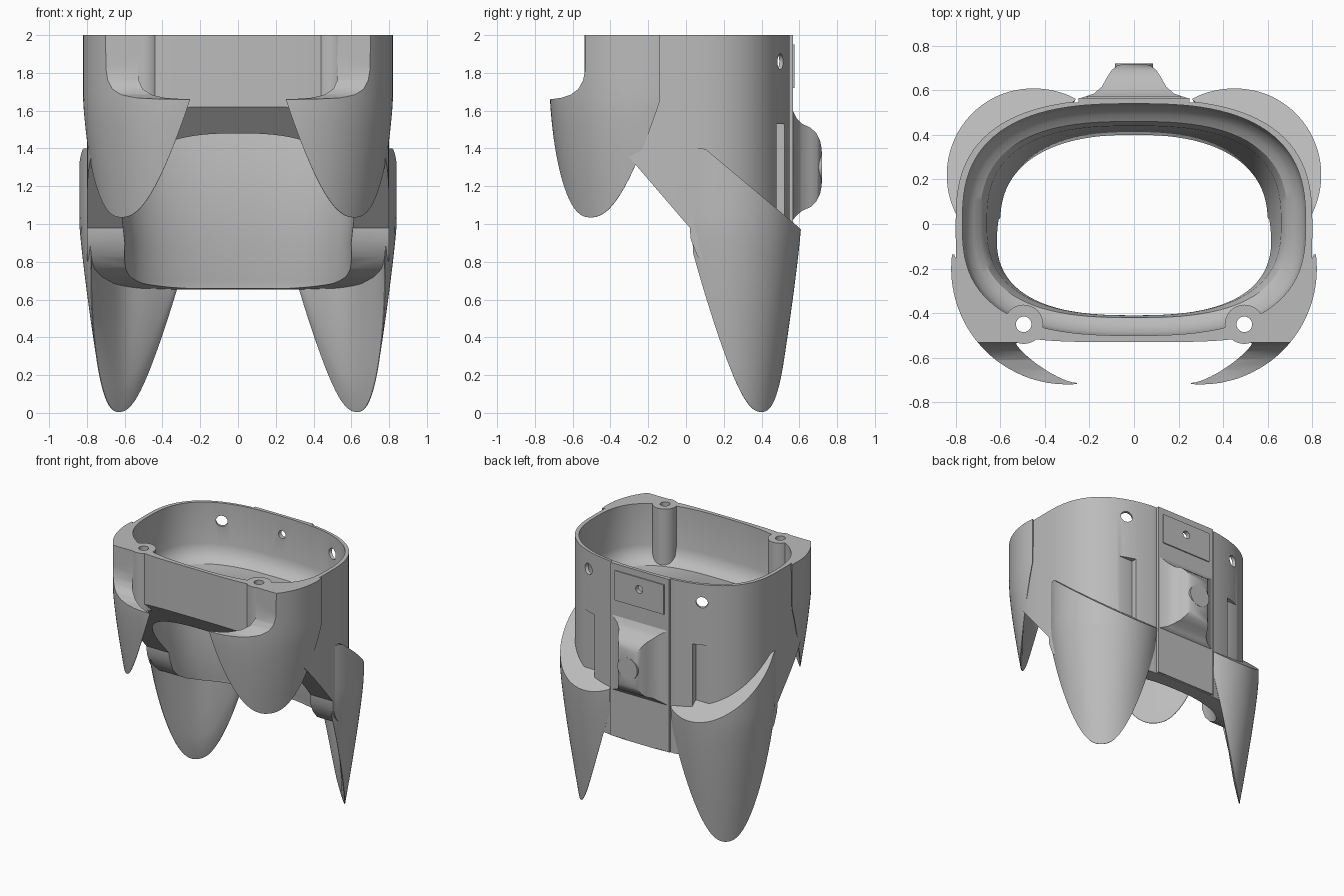
import bpy, bmesh, math
from mathutils import Matrix, Vector

if "Cube" in bpy.data.objects:
    bpy.data.objects.remove(bpy.data.objects["Cube"])

grey = bpy.data.materials.new("plain_grey")
grey.use_nodes = True
COLOUR = (0.5, 0.5, 0.5, 1)
grey.diffuse_color = COLOUR
grey.node_tree.nodes["Principled BSDF"].inputs["Base Color"].default_value = COLOUR


def finish(name, bm):
    bmesh.ops.recalc_face_normals(bm, faces=bm.faces)
    mesh = bpy.data.meshes.new(name)
    bm.to_mesh(mesh)
    bm.free()
    mesh.materials.append(grey)
    ob = bpy.data.objects.new(name, mesh)
    bpy.context.collection.objects.link(ob)
    return ob


def loft(name, rings):
    """Skin a stack of equal closed rings and cap both ends."""
    bm = bmesh.new()
    loops = [[bm.verts.new(p) for p in ring] for ring in rings]
    for a, b in zip(loops, loops[1:]):
        for i in range(len(a)):
            j = (i + 1) % len(a)
            bm.faces.new((a[i], a[j], b[j], b[i]))
    bm.faces.new(loops[0])
    bm.faces.new(loops[-1])
    return finish(name, bm)


def extrude_x(name, profile, half):
    return loft(name, [[(x, y, z) for y, z in profile] for x in (-half, half)])


def box(name, x0, x1, y0, y1, z0, z1):
    return loft(name, [[(x0, y0, z), (x1, y0, z), (x1, y1, z), (x0, y1, z)] for z in (z0, z1)])


def rod(name, centre, radius, length, axis=(0, 0, 1)):
    bm = bmesh.new()
    turn = Vector(axis).to_track_quat('Z', 'Y').to_matrix().to_4x4()
    bmesh.ops.create_cone(bm, cap_ends=True, segments=32, radius1=radius, radius2=radius,
                          depth=length, matrix=Matrix.Translation(centre) @ turn)
    return finish(name, bm)


def oval(z, w, front, back, n_front, n_back, count=96):
    """Rounded outline with separate depth and squareness at front and back."""
    ring = []
    for i in range(count):
        a = 2 * math.pi * i / count
        c, s = math.cos(a), math.sin(a)
        n, d = (n_back, back) if s >= 0 else (n_front, front)
        ring.append((math.copysign(abs(c) ** (2 / n), c) * w, abs(s) ** (2 / n) * d, z))
    return ring


def cut(ob, cutter):
    mod = ob.modifiers.new("cut", 'BOOLEAN')
    mod.operation = 'DIFFERENCE'
    mod.solver = 'EXACT'
    mod.object = cutter
    bpy.context.view_layer.objects.active = ob
    bpy.ops.object.modifier_apply(modifier=mod.name)


def claw(name, side, centre, mid, half, radius, thick, top, tip, rise, power):
    """Curved, tapering claw: a curved wall whose lower edge is a parabola."""
    rings, steps, rows = [], 48, 12
    for i in range(steps + 1):
        t = -1 + 2 * i / steps
        a = math.radians(mid + half * t)
        low = tip + rise * abs(t) ** power
        depth = 0.006 + thick * (1 - t ** 4 if thick > 0.15 else 1 - t * t)

        def place(r, z):
            y = centre[1] + r * math.sin(a)
            return (side * (centre[0] + r * math.cos(a)), y, z)

        outer, inner = [], []
        for k in range(rows + 1):
            f = k / rows
            for wall, inset in ((outer, 0), (inner, depth * (1 - f) ** 0.7 + 0.004)):
                r_top = radius(9) - inset
                high = top(centre[1] + r_top * math.sin(a))
                z = high + (low - high) * f
                wall.append(place(radius(z) - inset, z))
        rings.append(outer + inner[::-1])
    return loft(name, rings)


# Main shell
body = loft("body_shell", [oval(z, 0.8, -0.53, 0.56, 4, 2.7) for z in (0.6, 1.3, 2)])

# Cutters: the stepped cavity, the swept underside, the shoulder fillet
cavity = loft("cavity_cutter", [oval(*s) for s in (
    (0.5, 0.62, -0.42, 0.46, 2.5, 2.4), (0.7, 0.61, -0.41, 0.45, 2.5, 2.4),
    (0.9, 0.6, -0.4, 0.4, 2.5, 2.4), (1.5, 0.66, -0.41, 0.44, 2.6, 2.7),
    (1.56, 0.69, -0.42, 0.46, 2.7, 2.7), (1.58, 0.72, -0.45, 0.49, 2.7, 2.7),
    (1.62, 0.755, -0.485, 0.525, 2.7, 2.7), (1.68, 0.77, -0.5, 0.54, 2.7, 2.7),
    (2.1, 0.77, -0.5, 0.54, 2.7, 2.7))])
underside = extrude_x("underside_cutter", [
    (-0.8, 1.93), (-0.53, 1.62), (0.02, 0.98), (0.025, 0.92), (0.06, 0.83), (0.12, 0.765),
    (0.2, 0.72), (0.3, 0.685), (0.42, 0.66), (0.7, 0.645), (0.7, 0.3), (-0.8, 0.3)], 1.2)
shoulder = extrude_x("shoulder_cutter", [
    (-0.95, 1.66), (-0.72, 1.66), (-0.66, 1.668), (-0.61, 1.685), (-0.57, 1.715),
    (-0.545, 1.76), (-0.533, 1.82), (-0.53, 2.1), (-0.95, 2.1)], 1.2)
cutters = [cavity, underside, shoulder]
cut(body, underside)
cut(body, cavity)

parts = [body]

# Back panel with a raised plate
panel = box("back_panel", -0.25, 0.25, 0.545, 0.566, 0.66, 2)
plate = box("upper_back_plate", -0.21, 0.21, 0.56, 0.574, 1.72, 1.95)
centre_hole = rod("centre_hole_cutter", (0, 0.55, 1.86), 0.03, 0.3, (0, 1, 0))
cutters.append(centre_hole)
for ob in (body, panel, plate):
    cut(ob, centre_hole)
parts += [panel, plate]

# Flared mount and its round pad
mount = loft("back_mount", [
    [(-x, y, lo), (x, y, lo), (x, y, hi), (-x, y, hi)] for y, x, lo, hi in (
        (0.54, 0.25, 1.01, 1.61), (0.565, 0.24, 1.02, 1.6), (0.585, 0.18, 1.045, 1.56),
        (0.615, 0.145, 1.07, 1.53), (0.66, 0.12, 1.09, 1.51), (0.69, 0.1, 1.12, 1.48),
        (0.71, 0.075, 1.16, 1.44), (0.718, 0.05, 1.2, 1.4))])
pad = rod("mount_pad", (0, 0.7, 1.3), 0.085, 0.04, (0, 1, 0))
parts += [mount, pad]

for side, label in ((1, "left"), (-1, "right")):
    # Front claw with the shoulder block above it
    front = claw(label + "_front_claw", side, (0.3, -0.2), -44, 51,
                 lambda z: 0.52 - 0.08 * max(0, (1.66 - z) / 0.63) ** 1.3,
                 0.13, lambda y: 2.0, 1.035, 0.62, 2.3)
    cut(front, shoulder)
    cut(front, cavity)

    # Rear claw with a sloping top ledge
    rear = claw(label + "_rear_claw", side, (0.45, 0.22), 45, 74,
                lambda z: 0.39 - 0.135 * max(0, 1 - z) ** 1.2,
                0.2, lambda y: 1.4 - 0.84 * max(0, y - 0.1), 0.005, 0.84, 2.3)

    # Screw post, drilled right through
    post = rod(label + "_screw_post", (side * 0.495, -0.45, 1.775), 0.088, 0.45)
    drill = rod("post_drill_cutter", (side * 0.495, -0.45, 1.6), 0.035, 1.2)
    for ob in (post, body, front):
        cut(ob, drill)

    # Side hole, slot and panel groove in the back wall
    hole = rod("side_hole_cutter", (side * 0.5, 0.52, 1.86), 0.042, 0.3, (side * 0.5, 0.8, 0))
    xs = sorted((side * 0.42, side * 0.57))
    slot = box("slot_cutter", xs[0], xs[1], 0.48, 0.7, 1.0, 1.53)
    xs = sorted((side * 0.25, side * 0.27))
    groove = box("groove_cutter", xs[0], xs[1], 0.545, 0.7, 0.5, 2.1)
    for tool in (hole, slot, groove):
        cut(body, tool)
    cutters += [drill, hole, slot, groove]
    parts += [front, rear, post]

for ob in cutters:
    bpy.data.objects.remove(ob)

# Smooth curves, sharp edges
bpy.ops.object.select_all(action='DESELECT')
for ob in parts:
    ob.select_set(True)
bpy.context.view_layer.objects.active = body
bpy.ops.object.shade_smooth_by_angle(angle=math.radians(30))
